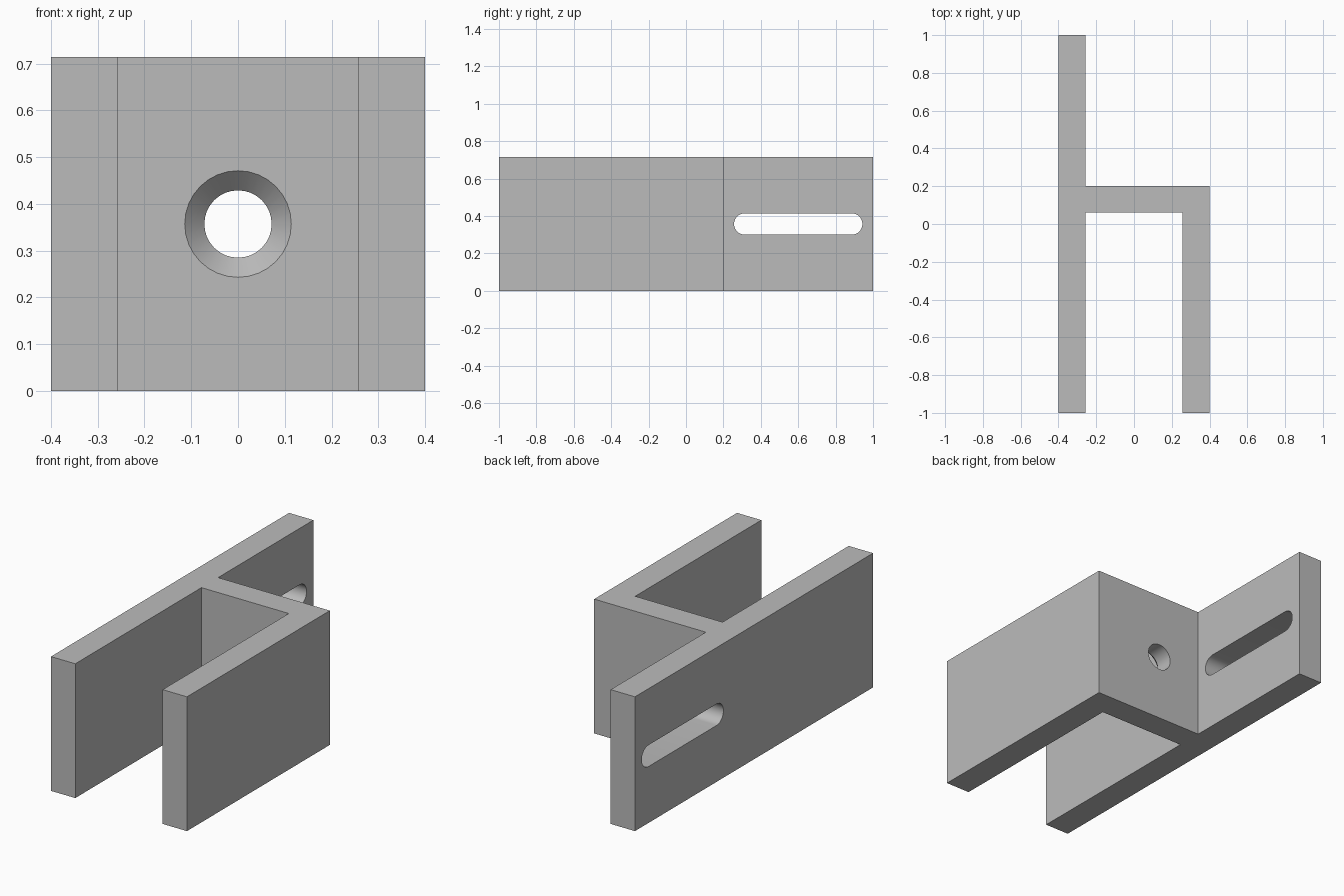
import bpy, bmesh, math
from mathutils import Vector

cube = bpy.data.objects.get("Cube")
if cube:
    bpy.data.objects.remove(cube, do_unlink=True)

HEIGHT = 0.714
MID = HEIGHT / 2
OUT, INN = 0.4, 0.257          # outer and inner faces of the plates
WEB_FRONT, WEB_BACK = 0.06, 0.2

grey = bpy.data.materials.new("plain grey")
grey.use_nodes = True
grey.diffuse_color = (0.5, 0.5, 0.5, 1)
grey.node_tree.nodes["Principled BSDF"].inputs["Base Color"].default_value = grey.diffuse_color


def loft(name, rings):
    """Solid through matching rings of points, capped at both ends."""
    bm = bmesh.new()
    loops = [[bm.verts.new(p) for p in ring] for ring in rings]
    for a, b in zip(loops, loops[1:]):
        for i in range(len(a)):
            j = (i + 1) % len(a)
            bm.faces.new((a[i], a[j], b[j], b[i]))
    bm.faces.new(loops[0])
    bm.faces.new(loops[-1])
    bmesh.ops.recalc_face_normals(bm, faces=bm.faces)
    mesh = bpy.data.meshes.new(name)
    bm.to_mesh(mesh)
    bm.free()
    mesh.materials.append(grey)
    obj = bpy.data.objects.new(name, mesh)
    bpy.context.collection.objects.link(obj)
    return obj


def arc(cy, r, start, sweep, n):
    """Points on an arc about the mid height, as pairs."""
    return [(cy + r * math.cos(start + sweep * i / n),
             MID + r * math.sin(start + sweep * i / n)) for i in range(n + 1)]


# Bracket body: long plate, cross web and short plate in one outline
outline = [(-OUT, -1), (-INN, -1), (-INN, WEB_FRONT), (INN, WEB_FRONT), (INN, -1),
           (OUT, -1), (OUT, WEB_BACK), (-INN, WEB_BACK), (-INN, 1), (-OUT, 1)]
body = loft("bracket_body", [[Vector((x, y, z)) for x, y in outline] for z in (0, HEIGHT)])

# Rounded slot through the rear of the long plate
SLOT_R = 0.057
slot = (arc(0.943 - SLOT_R, SLOT_R, -math.pi / 2, math.pi, 16)
        + arc(0.257 + SLOT_R, SLOT_R, math.pi / 2, math.pi, 16))
slot_cutter = loft("slot_cutter", [[(x, y, z) for y, z in slot] for x in (-0.5, -0.15)])

# Countersunk hole through the web, widening to the front
stations = [(WEB_FRONT - 0.01, 0.124), (WEB_FRONT + 0.042, 0.072), (0.3, 0.072)]
hole_cutter = loft("hole_cutter", [[(x, y, z) for x, z in arc(0, r, 0, math.tau, 32)[:-1]]
                                   for y, r in stations])

for cutter in (slot_cutter, hole_cutter):
    cutter.hide_render = True
    mod = body.modifiers.new(cutter.name, 'BOOLEAN')
    mod.operation = 'DIFFERENCE'
    mod.solver = 'EXACT'
    mod.object = cutter

# Bake the cuts and drop the cutters
graph = bpy.context.evaluated_depsgraph_get()
graph.update()
body_mesh = bpy.data.meshes.new_from_object(body.evaluated_get(graph))
body.modifiers.clear()
body.data = body_mesh
for cutter in (slot_cutter, hole_cutter):
    bpy.data.objects.remove(cutter, do_unlink=True)

# Smooth the slot ends and the hole, keep the edges sharp
bpy.ops.object.select_all(action='DESELECT')
body.select_set(True)
bpy.context.view_layer.objects.active = body
bpy.ops.object.shade_smooth_by_angle(angle=math.radians(30))
